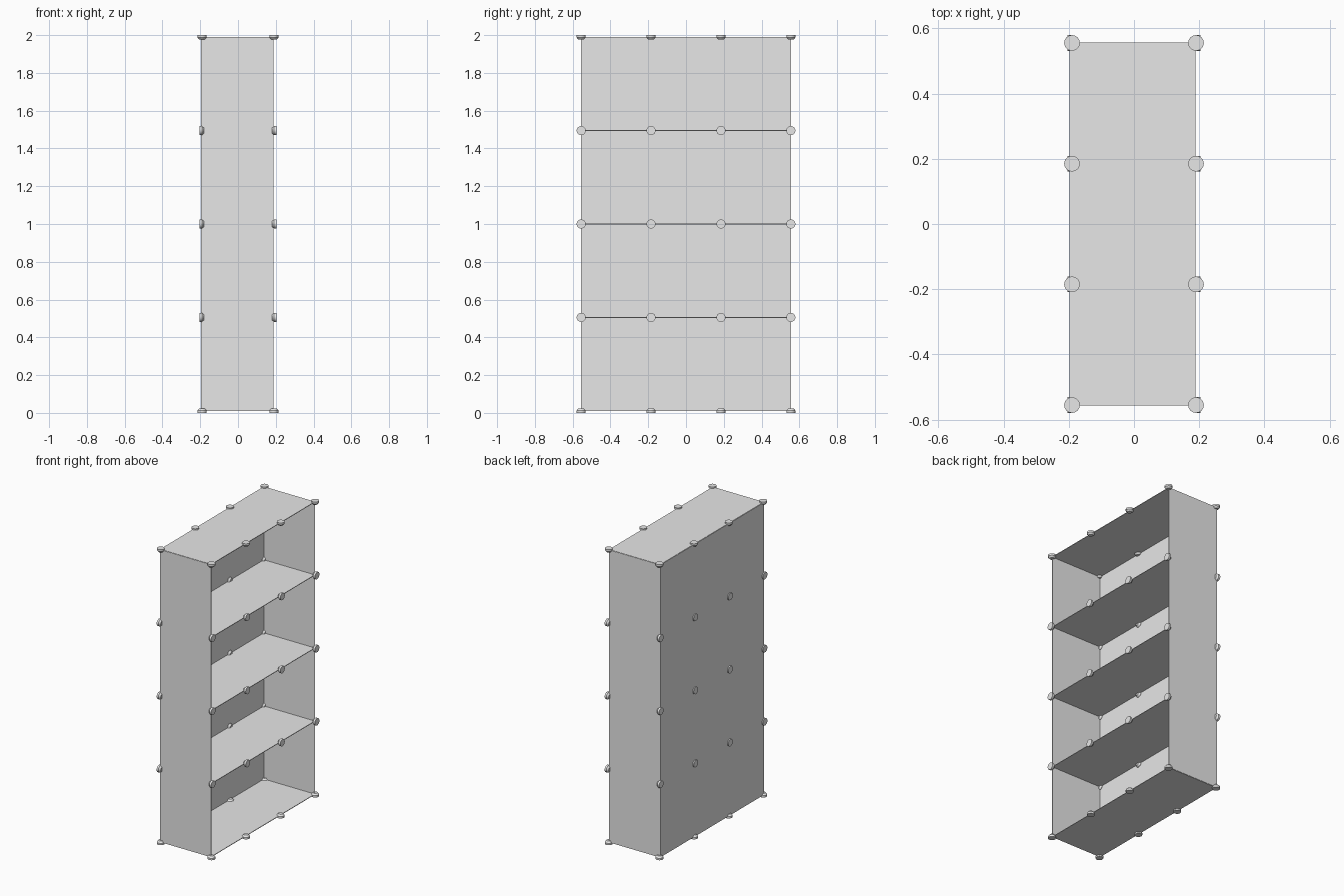
import bpy
import math
from mathutils import Matrix, Vector
import bmesh

if "Cube" in bpy.data.objects:
    bpy.data.objects.remove(bpy.data.objects["Cube"], do_unlink=True)

# One light grey for the whole piece
grey = bpy.data.materials.new("light_grey")
grey.use_nodes = True
colour = (0.8, 0.8, 0.8, 1)
grey.diffuse_color = colour
grey.node_tree.nodes["Principled BSDF"].inputs["Base Color"].default_value = colour

THICK = 0.004
BACK_X, FRONT_X = -0.195, 0.188
HALF_Y = 0.555
LOW, HIGH = 0.011, 1.989
LEVELS = [LOW + (HIGH - LOW) * i / 4 for i in range(5)]
ROWS = [HALF_Y * k for k in (-1, -1 / 3, 1 / 3, 1)]


def finish(name, bm):
    mesh = bpy.data.meshes.new(name)
    bm.to_mesh(mesh)
    bm.free()
    mesh.materials.append(grey)
    obj = bpy.data.objects.new(name, mesh)
    bpy.context.collection.objects.link(obj)
    return obj


def panel(name, centre, size):
    bm = bmesh.new()
    bmesh.ops.create_cube(bm, size=1)
    bmesh.ops.scale(bm, vec=size, verts=bm.verts)
    bmesh.ops.translate(bm, vec=centre, verts=bm.verts)
    return finish(name, bm)


def connector(name, outer, direction, radius=0.024):
    """Round button: flat face at outer, tapering inwards against direction."""
    bm = bmesh.new()
    turn = Vector((0, 0, 1)).rotation_difference(Vector(direction)).to_matrix().to_4x4()
    place = Matrix.Translation(outer) @ turn
    # Straight rim, then a tapered inner shoulder
    for r1, r2, depth, top in ((radius, radius, 0.013, 0),
                               (radius * 0.6, radius, 0.011, -0.013)):
        bmesh.ops.create_cone(bm, cap_ends=True, segments=24, radius1=r1, radius2=r2,
                              depth=depth,
                              matrix=place @ Matrix.Translation((0, 0, top - depth / 2)))
    obj = finish(name, bm)
    bpy.ops.object.select_all(action="DESELECT")
    obj.select_set(True)
    bpy.context.view_layer.objects.active = obj
    bpy.ops.object.shade_smooth_by_angle(angle=math.radians(30))


# Case and shelves
depth = FRONT_X - BACK_X
mid_x = (FRONT_X + BACK_X) / 2
height = HIGH - LOW
panel("back_panel", (BACK_X, 0, 1), (THICK, HALF_Y * 2, height))
for side, name in ((-1, "right_side_panel"), (1, "left_side_panel")):
    panel(name, (mid_x, side * HALF_Y, 1), (depth, THICK, height))
for i, z in enumerate(LEVELS):
    name = {0: "bottom_panel", 4: "top_panel"}.get(i, "shelf_%d" % i)
    panel(name, (mid_x, 0, z), (depth, HALF_Y * 2, THICK))

# Connectors along the top, bottom, back and open edge
for y in ROWS:
    for sx, label in ((-1, "back"), (1, "open_edge")):
        connector("top_%s_connector" % label, (sx * 0.19, y, 2), (0, 0, 1))
        connector("bottom_%s_connector" % label, (sx * 0.19, y, 0), (0, 0, -1))
        for z in LEVELS[1:4]:
            connector("%s_connector" % label, (sx * 0.204, y, z), (sx, 0, 0))
